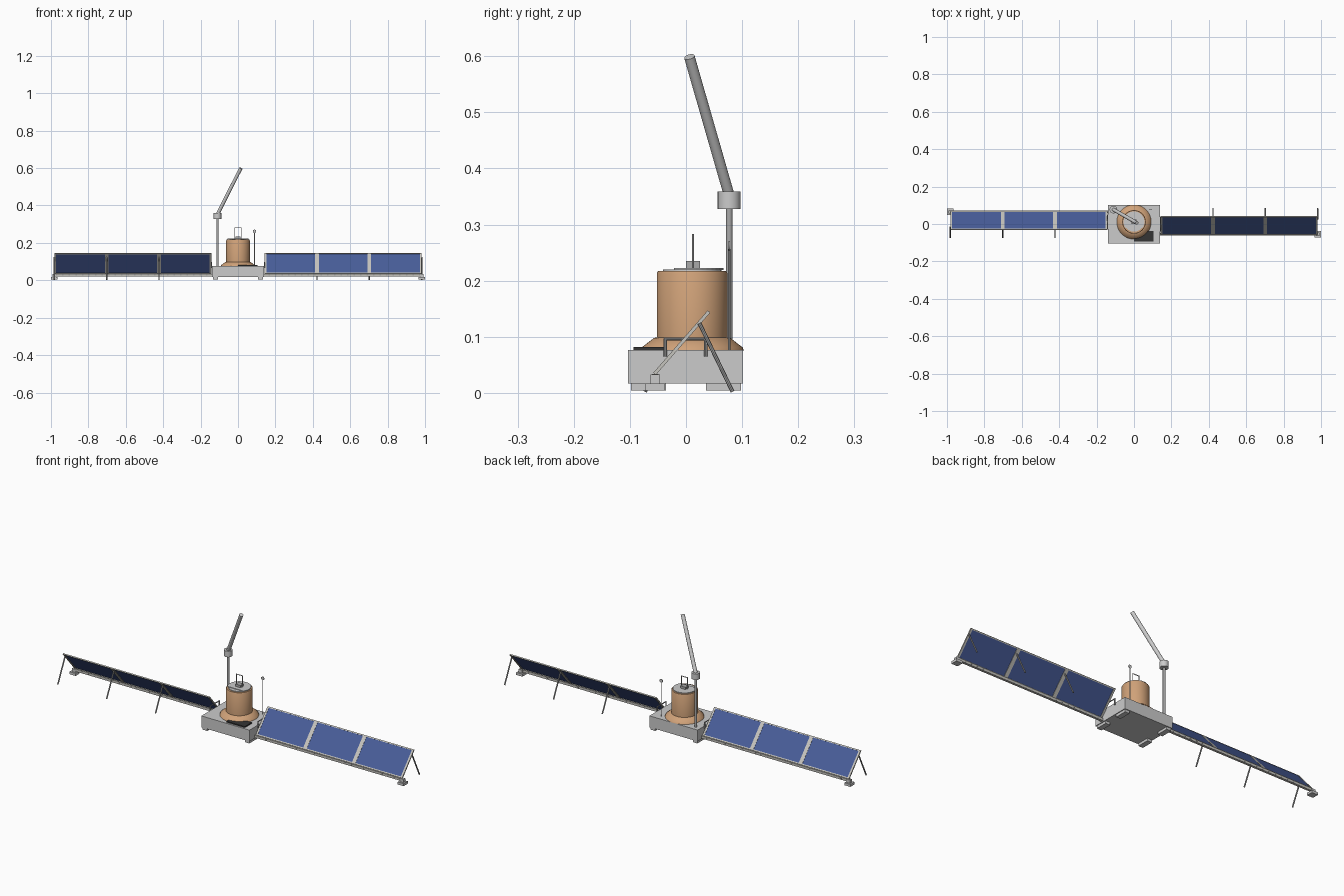
import bpy, bmesh, math
from mathutils import Matrix, Vector

if "Cube" in bpy.data.objects:
    bpy.data.objects.remove(bpy.data.objects["Cube"])


def material(name, rgb):
    m = bpy.data.materials.new(name)
    m.use_nodes = True
    m.diffuse_color = (*rgb, 1)
    m.node_tree.nodes["Principled BSDF"].inputs["Base Color"].default_value = (*rgb, 1)
    return m


GREY = material("light grey", (0.6, 0.6, 0.6))
STEEL = material("steel grey", (0.4, 0.4, 0.4))
FRAME = material("frame grey", (0.56, 0.55, 0.51))
BLUE = material("solar blue", (0.065, 0.11, 0.32))
TAN = material("copper tan", (0.63, 0.36, 0.19))
DARK = material("dark plate", (0.035, 0.035, 0.035))


def finish(name, bm, mat, matrix=Matrix(), smooth=False):
    me = bpy.data.meshes.new(name)
    bmesh.ops.recalc_face_normals(bm, faces=bm.faces)
    bm.to_mesh(me)
    bm.free()
    me.transform(matrix)
    me.materials.append(mat)
    ob = bpy.data.objects.new(name, me)
    bpy.context.collection.objects.link(ob)
    if smooth:
        bpy.ops.object.select_all(action="DESELECT")
        ob.select_set(True)
        bpy.context.view_layer.objects.active = ob
        bpy.ops.object.shade_smooth_by_angle(angle=math.radians(35))
    return ob


def box(name, xs, ys, zs, mat, matrix=Matrix()):
    bm = bmesh.new()
    bmesh.ops.create_cube(bm, size=1)
    for v in bm.verts:
        for i, (a, b) in enumerate((xs, ys, zs)):
            v.co[i] = (a + b) / 2 + v.co[i] * (b - a)
    return finish(name, bm, mat, matrix)


def rod(name, a, b, r, mat, sides=12, matrix=Matrix()):
    a, b = Vector(a), Vector(b)
    bm = bmesh.new()
    bmesh.ops.create_cone(bm, cap_ends=True, segments=sides, radius1=r, radius2=r, depth=(b - a).length)
    aim = Matrix.Translation((a + b) / 2) @ (b - a).to_track_quat("Z", "Y").to_matrix().to_4x4()
    return finish(name, bm, mat, matrix @ aim, True)


def lathe(name, profile, centre, mat, steps=48):
    bm = bmesh.new()
    vs = [bm.verts.new((r, 0, z)) for r, z in profile]
    es = [bm.edges.new(p) for p in zip(vs, vs[1:])]
    bmesh.ops.spin(bm, geom=vs + es, cent=(0, 0, 0), axis=(0, 0, 1), angle=math.tau, steps=steps)
    bmesh.ops.remove_doubles(bm, verts=bm.verts, dist=1e-5)
    return finish(name, bm, mat, Matrix.Translation(centre), True)


# Base platform and feet
box("base", (-0.138, 0.138), (-0.103, 0.102), (0.017, 0.076), GREY)
for sx in (-1, 1):
    for sy in (-1, 1):
        cx, cy = sx * 0.121, sy * 0.067
        box("base_foot", (cx - 0.013, cx + 0.013), (cy - 0.031, cy + 0.031), (0.004, 0.017), GREY)

# Central drum with flared skirt
CY = 0.011
lathe("drum", [(0, 0.076), (0.092, 0.076), (0.09, 0.081), (0.068, 0.098), (0.063, 0.099),
               (0.063, 0.213), (0.061, 0.217), (0, 0.217)], (0, CY, 0), TAN)
rod("lid", (0, CY, 0.216), (0, CY, 0.22), 0.052, GREY, 40)

# Raised half of the lid
bm = bmesh.new()
arc = [bm.verts.new((0.056 * math.cos(t), CY + 0.056 * math.sin(t), 0.219))
       for t in (math.radians(-35 + 250 * i / 24) for i in range(25))]
face = bm.faces.new(arc)
top = bmesh.ops.extrude_face_region(bm, geom=[face])["geom"]
bmesh.ops.translate(bm, verts=[g for g in top if isinstance(g, bmesh.types.BMVert)], vec=(0, 0, 0.004))
finish("lid_cover", bm, GREY)

# Handle on the lid
box("handle_base", (-0.014, 0.014), (0.0, 0.025), (0.221, 0.235), STEEL)
for x in (-0.018, 0.018):
    rod("handle_post", (x, 0.0125, 0.22), (x, 0.0125, 0.283), 0.002, GREY, 8)
rod("handle_bar", (-0.019, 0.0125, 0.281), (0.019, 0.0125, 0.281), 0.002, GREY, 8)

# Dark deck plate
box("deck_plate", (0.0, 0.105), (-0.094, -0.037), (0.075, 0.082), DARK)

# Mast with collar and slanted boom
mast = Vector((-0.11, 0.077, 0))
up = Vector((0, 0, 1))
rod("mast", mast + up * 0.076, mast + up * 0.335, 0.006, STEEL, 16)
rod("mast_collar", mast + up * 0.328, mast + up * 0.359, 0.0205, GREY, 24)
rod("boom", mast + up * 0.352, (0.015, 0.006, 0.599), 0.0095, GREY, 20)

# Antenna with disc
rod("antenna_rod", (0.088, 0.077, 0.076), (0.088, 0.077, 0.256), 0.0022, GREY, 8)
rod("antenna_disc", (0.088, 0.0755, 0.262), (0.088, 0.0785, 0.262), 0.009, GREY, 20)

# Solar wings: one built on the left, the other turned half round
low, high = Vector((0, -0.056, 0.034)), Vector((0, 0.041, 0.145))
span = (high - low).length
tilt = Matrix.Translation(low) @ Matrix.Rotation(math.atan2(high.z - low.z, high.y - low.y), 4, "X")
pivot = Matrix.Translation((0, 0.005, 0))
START, WIDTH = 0.142, 0.28
END = START + 3 * WIDTH

for turn in (0, math.pi):
    wing = pivot @ Matrix.Rotation(turn, 4, "Z") @ pivot.inverted()
    slope = wing @ tilt
    for i in range(3):
        x0 = START + i * WIDTH
        x1 = x0 + WIDTH
        box("solar_panel", (x0 + 0.004, x1 - 0.004), (0.004, span - 0.004), (-0.001, 0.002), BLUE, slope)
        # Thin frame around each panel
        for a, b in ((x0, x0 + 0.01), (x1 - 0.01, x1)):
            box("panel_side", (a, b), (0, span), (-0.003, 0.003), FRAME, slope)
        for a in (0, span - 0.006):
            box("panel_edge", (x0, x1), (a, a + 0.006), (-0.003, 0.003), FRAME, slope)
        # Rear strut
        rod("rear_strut", (x1, 0.024, 0.124), (x1, 0.083, 0.002), 0.0035, STEEL, 8, wing)
    # Lower rail with holes
    box("lower_rail", (0.13, END + 0.006), (-0.061, -0.049), (0.021, 0.034), FRAME, wing)
    for i in range(24):
        x = START + 0.02 + i * 0.035
        box("rail_hole", (x, x + 0.008), (-0.0615, -0.0485), (0.025, 0.03), STEEL, wing)
    # End foot
    box("end_post", (0.972, 0.992), (-0.063, -0.046), (0.015, 0.033), GREY, wing)
    box("end_foot", (0.965, 1.0), (-0.072, -0.038), (0.004, 0.017), GREY, wing)
    # Bracket on the platform side
    for y in (-0.037, 0.035):
        rod("bracket_leg", (0.141, y, 0.065), (0.141, y, 0.097), 0.003, STEEL, 8, wing)
    rod("bracket_bar", (0.141, -0.039, 0.096), (0.141, 0.037, 0.096), 0.0025, STEEL, 8, wing)
